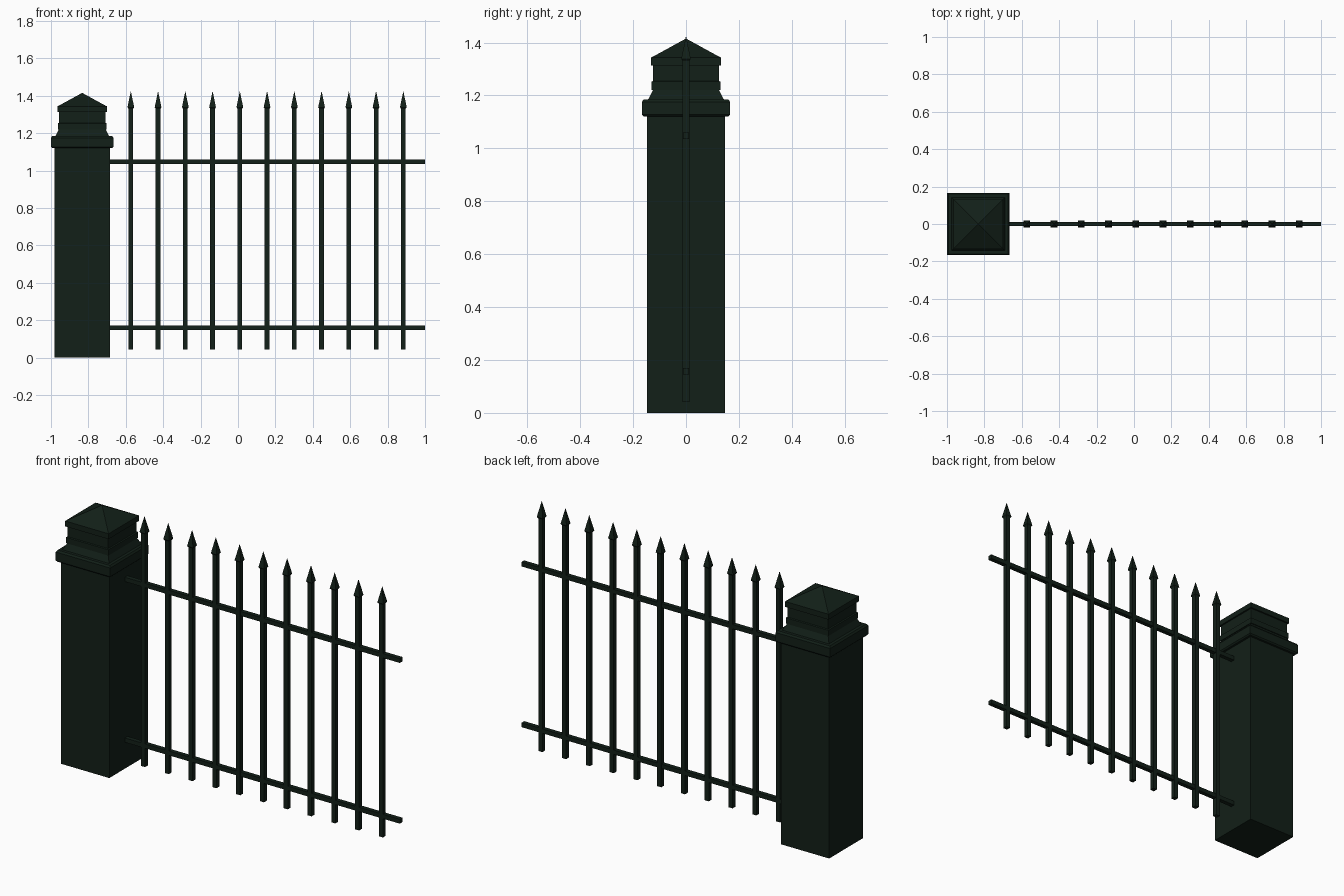
import bpy, bmesh

if "Cube" in bpy.data.objects:
    bpy.data.objects.remove(bpy.data.objects["Cube"])

mat = bpy.data.materials.new("dark_green_iron")
mat.diffuse_color = (0.006, 0.014, 0.009, 1)
mat.use_nodes = True
mat.node_tree.nodes["Principled BSDF"].inputs["Base Color"].default_value = mat.diffuse_color


def square_loft(name, profile, loc):
    """Stack square rings from (half_width, z) pairs; half width 0 makes a point."""
    bm = bmesh.new()
    prev = None
    for r, z in profile:
        if r == 0:
            ring = [bm.verts.new((0, 0, z))] * 4
        else:
            ring = [bm.verts.new((sx * r, sy * r, z))
                    for sx, sy in ((-1, -1), (1, -1), (1, 1), (-1, 1))]
        if prev is None:
            bm.faces.new(ring[::-1])
        else:
            for i in range(4):
                j = (i + 1) % 4
                quad = [prev[i], prev[j], ring[j], ring[i]]
                bm.faces.new(quad[:3] if r == 0 else quad)
        prev = ring
    if profile[-1][0] > 0:
        bm.faces.new(prev)
    return finish(name, bm, loc)


def finish(name, bm, loc):
    bmesh.ops.recalc_face_normals(bm, faces=bm.faces)
    me = bpy.data.meshes.new(name)
    bm.to_mesh(me)
    bm.free()
    me.materials.append(mat)
    ob = bpy.data.objects.new(name, me)
    ob.location = loc
    bpy.context.collection.objects.link(ob)
    return ob


def box(name, x0, x1, half, z):
    bm = bmesh.new()
    bmesh.ops.create_cube(bm, size=1)
    bmesh.ops.scale(bm, vec=(x1 - x0, 2 * half, 2 * half), verts=bm.verts)
    return finish(name, bm, ((x0 + x1) / 2, 0, z))


# Square pillar: shaft, chamfered collar, moulded neck and pyramid roof
PX = -0.833
square_loft("pillar_shaft", [(0.148, 0), (0.148, 1.125)], (PX, 0, 0))
square_loft("pillar_cap", [
    (0.160, 1.12), (0.167, 1.127), (0.167, 1.175), (0.160, 1.185),
    (0.143, 1.185), (0.125, 1.22),
    (0.130, 1.22), (0.130, 1.252), (0.124, 1.255),
    (0.124, 1.313), (0.133, 1.313), (0.133, 1.343), (0.128, 1.345),
    (0, 1.415)], (PX, 0, 0))

# Horizontal rails
for name, z in (("lower_rail", 0.158), ("upper_rail", 1.048)):
    box(name, -0.70, 1.0, 0.012, z)

# Pickets with spear tips
for i in range(11):
    square_loft(f"picket_{i + 1}", [
        (0.0125, 0.042), (0.0125, 1.33), (0.018, 1.338), (0, 1.425)],
        (-0.573 + 0.1457 * i, 0, 0))
